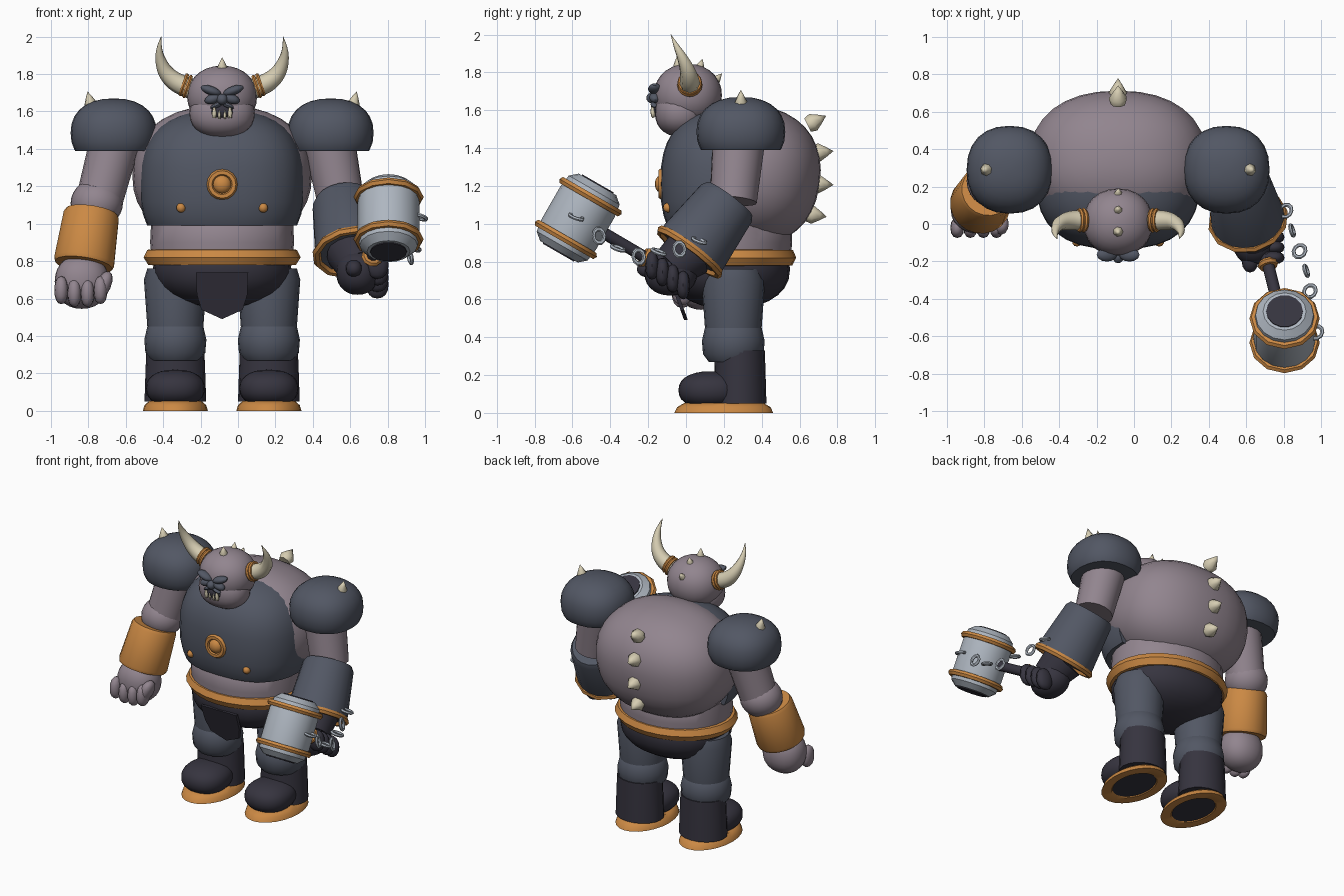
import bpy, bmesh, math
from mathutils import Vector, Matrix

if "Cube" in bpy.data.objects:
    bpy.data.objects.remove(bpy.data.objects["Cube"])

CX = -0.085  # symmetry plane of the body


def material(name, rgb):
    m = bpy.data.materials.new(name)
    lin = [(c / 255 / 12.92) if c < 11 else ((c / 255 + 0.055) / 1.055) ** 2.4 for c in rgb]
    m.diffuse_color = (*lin, 1)
    m.use_nodes = True
    m.node_tree.nodes["Principled BSDF"].inputs["Base Color"].default_value = m.diffuse_color
    return m


SKIN = material("mauve skin", (146, 133, 143))
SLATE = material("slate armour", (82, 87, 100))
DARK = material("dark leather", (54, 52, 63))
GOLD = material("bronze trim", (203, 137, 68))
BONE = material("bone", (214, 205, 178))
STEEL = material("pale steel", (174, 182, 192))


def finish(name, bm, mat, angle=40):
    bmesh.ops.remove_doubles(bm, verts=bm.verts, dist=1e-5)
    bmesh.ops.recalc_face_normals(bm, faces=bm.faces)
    me = bpy.data.meshes.new(name)
    bm.to_mesh(me)
    bm.free()
    for p in me.polygons:
        p.use_smooth = True
    me.set_sharp_from_angle(angle=math.radians(angle))
    me.materials.append(mat)
    ob = bpy.data.objects.new(name, me)
    bpy.context.collection.objects.link(ob)
    return ob


def aim(loc, direction):
    return Matrix.Translation(loc) @ Vector(direction).to_track_quat('Z', 'Y').to_matrix().to_4x4()


def ball(name, loc, r, mat, power=1.0, rot=None, cuts=(), segs=24, rings=14):
    """Rounded (super)ellipsoid; each cut is (point, normal) and removes the normal side."""
    bm = bmesh.new()
    bmesh.ops.create_uvsphere(bm, u_segments=segs, v_segments=rings, radius=1)
    for v in bm.verts:
        v.co = [math.copysign(abs(c) ** power, c) * s for c, s in zip(v.co, r)]
    bm.transform(Matrix.Translation(loc) @ (rot if rot else Matrix()))
    for co, no in cuts:
        g = bm.verts[:] + bm.edges[:] + bm.faces[:]
        res = bmesh.ops.bisect_plane(bm, geom=g, plane_co=co, plane_no=no, clear_outer=True)
        bmesh.ops.edgenet_fill(bm, edges=[e for e in res['geom_cut'] if isinstance(e, bmesh.types.BMEdge)])
    return finish(name, bm, mat)


def lathe(name, profile, loc, mat, direction=(0, 0, 1), flat=1.0, segs=20, angle=40):
    """Revolve (radius, height) points around an axis; flat scales the depth."""
    bm = bmesh.new()
    rows = [[bm.verts.new((r * math.cos(a), r * math.sin(a) * flat, h))
             for a in (2 * math.pi * i / segs for i in range(segs))] for r, h in profile]
    for a, b in zip(rows, rows[1:]):
        for i in range(segs):
            j = (i + 1) % segs
            bm.faces.new((a[i], a[j], b[j], b[i]))
    bm.transform(aim(loc, direction))
    return finish(name, bm, mat, angle)


def limb(name, p, q, r1, r2, mat, segs=18):
    d = Vector(q) - Vector(p)
    n = d.length
    return lathe(name, [(0, 0), (r1, 0), (r2, n), (0, n)], p, mat, d, segs=segs)


def ring(name, loc, R, r, mat, direction=(0, 0, 1), flat=1.0, segs=14, sides=6):
    prof = [(R + r * math.cos(2 * math.pi * i / sides), r * math.sin(2 * math.pi * i / sides))
            for i in range(sides + 1)]
    return lathe(name, prof, loc, mat, direction, flat, segs, 50)


def spike(name, loc, direction, r, h):
    return lathe(name, [(0, -0.02), (r * .8, -0.02), (r, h * .15), (r * .5, h * .6), (0, h)],
                 loc, BONE, direction, segs=7, angle=50)


# torso, breastplate, belly, belt and hips
ball("torso", (CX, .33, 1.26), (.48, .38, .37), SKIN, .88, Matrix.Rotation(-.15, 4, 'X'), segs=32, rings=18)
ball("breastplate", (CX, .25, 1.21), (.44, .385, .40), SLATE, .78, segs=32, rings=20,
     cuts=[((0, .26, 0), (0, 1, 0)), ((0, 0, .99), (0, 0, -1))])
lathe("belly", [(0, .80), (.375, .80), (.385, .9), (.38, 1.0), (.3, 1.08), (0, 1.1)],
      (CX, .23, 0), SKIN, flat=.86, segs=28)
lathe("belt", [(.34, .775), (.395, .78), (.42, .82), (.40, .86), (.34, .87)],
      (CX, .23, 0), GOLD, flat=.84, segs=28, angle=30)
ball("hips", (CX, .23, .76), (.37, .32, .21), DARK, .9, cuts=[((0, 0, .82), (0, 0, 1))])

# pointed front cloth
bm = bmesh.new()
shape = [(-.14, .74), (-.135, .62), (-.11, .54), (0, .49), (.11, .54), (.135, .62), (.14, .74)]
face = bm.faces.new([bm.verts.new((CX + x, -.10 + (.74 - z) * .36, z)) for x, z in shape])
ext = bmesh.ops.extrude_face_region(bm, geom=[face])
bmesh.ops.translate(bm, vec=(0, .02, 0), verts=[v for v in ext['geom'] if isinstance(v, bmesh.types.BMVert)])
finish("front_cloth", bm, DARK)

# chest medallion and studs
ring("medallion_rim", (CX, -.13, 1.21), .064, .019, GOLD, (0, -1, 0), segs=16)
ball("medallion_boss", (CX, -.125, 1.21), (.05, .04, .05), GOLD, segs=14, rings=8)
for s in (-1, 1):
    ball("chest_stud", (CX + s * .22, -.095, 1.085), (.026, .026, .026), GOLD, segs=10, rings=6)

# back spikes
for y, z, dz in ((.66, 1.53, .5), (.69, 1.375, .1), (.69, 1.21, -.05), (.655, 1.05, -.15)):
    spike("back_spike", (CX, y, z), (0, 1, dz), .05, .09)

# head and face
ball("head", (CX, .01, 1.68), (.187, .18, .165), SKIN, .95)
ball("jaw", (CX, -.03, 1.59), (.175, .135, .13), SKIN, .9)
for y, z, dy in ((-.04, 1.83, -.1), (.07, 1.815, .3), (.15, 1.75, .9)):
    spike("head_spike", (CX, y, z), (0, dy, 1), .027, .06)
ball("mouth", (CX, -.155, 1.6), (.06, .025, .035), DARK, segs=14, rings=8)
ball("nose", (CX, -.175, 1.665), (.03, .035, .03), SLATE, segs=12, rings=8)
for s in (-1, 1):
    ball("brow", (CX + s * .06, -.165, 1.712), (.058, .036, .024), SLATE,
         rot=Matrix.Rotation(-s * .35, 4, 'Y'), segs=12, rings=8)
    ball("cheek_plate", (CX + s * .05, -.165, 1.667), (.045, .03, .026), SLATE,
         rot=Matrix.Rotation(s * .3, 4, 'Y'), segs=12, rings=8)
    ball("lip_plate", (CX + s * .03, -.168, 1.632), (.038, .02, .013), SLATE,
         rot=Matrix.Rotation(s * .4, 4, 'Y'), segs=10, rings=6)
    spike("tusk", (CX + s * .042, -.175, 1.585), (0, -.1, 1), .013, .055)
    spike("small_tooth", (CX + s * .015, -.175, 1.58), (0, -.1, 1), .008, .03)

    # horn swept along a curve with tapering radius
    path = [(.15, .02, 1.715, .95), (.20, .02, 1.735, .95), (.255, .02, 1.76, .88), (.305, .01, 1.81, .72),
            (.333, -.02, 1.88, .48), (.338, -.055, 1.945, .24), (.326, -.08, 2.0, .02)]
    cu = bpy.data.curves.new("horn", 'CURVE')
    cu.dimensions = '3D'
    cu.bevel_depth, cu.bevel_resolution, cu.resolution_u = .058, 2, 4
    sp = cu.splines.new('NURBS')
    sp.points.add(len(path) - 1)
    sp.order_u, sp.use_endpoint_u = 3, True
    for p, (x, y, z, r) in zip(sp.points, path):
        p.co, p.radius = (CX + s * x, y, z, 1), r
    cu.materials.append(BONE)
    bpy.context.collection.objects.link(bpy.data.objects.new("horn", cu))
    for x, R in ((.185, .056), (.205, .055)):
        ring("horn_band", (CX + s * x, .02, 1.645 + x * .48), R, .011, GOLD, (s, 0, .35))

    # pauldron with its spike
    px = CX + s * .58
    ball("pauldron", (px, .29, 1.485), (.23, .235, .185), SLATE, .88, cuts=[((0, 0, 1.39), (0, 0, -1))])
    spike("pauldron_spike", (px + s * .12, .29, 1.63), (s * .25, 0, 1), .035, .08)

    # leg, boot and sole
    lx = CX + s * .25
    lathe("leg_armour", [(0, .76), (.15, .76), (.168, .7), (.15, .45), (0, .43)], (lx, .25, 0), SLATE)
    lathe("knee_guard", [(.13, .47), (.15, .45), (.166, .38), (.16, .31), (.13, .27)], (lx, .25, 0), SLATE)
    lathe("boot_shaft", [(0, .33), (.155, .33), (.16, .2), (.165, .05), (0, .05)], (lx, .285, 0), DARK, flat=.85)
    ball("boot_toe", (lx, .13, .12), (.158, .17, .1), DARK, .88)
    lathe("sole", [(0, .012), (.11, .012), (.12, 0), (.174, 0), (.165, .03), (.14, .052), (0, .055)],
          (lx, .2, 0), GOLD, flat=1.5, segs=24)
    lathe("sole_underside", [(0, .006), (.115, .006), (.115, .014)], (lx, .2, 0), DARK, flat=1.5, segs=24)

# bare arm with bronze bracer and fist
limb("upper_arm", (-.655, .29, 1.45), (-.74, .24, 1.13), .135, .125, SKIN)
ball("elbow", (-.755, .23, 1.11), (.14, .14, .13), SKIN)
a, b = Vector((-.782, .18, 1.06)), Vector((-.825, .1, .78))
n = (b - a).length
lathe("bronze_bracer", [(0, 0), (.14, 0), (.15, .02), (.163, n - .02), (.155, n), (0, n)], a, GOLD, b - a)
ball("fist", (-.835, .08, .69), (.145, .13, .145), SKIN, .92)
for i in range(4):
    x = -.945 + i * .07
    z = .645 - .015 * (i in (1, 2))
    ball("finger", (x, -.02, z), (.037, .055, .075), SKIN, .9, segs=12, rings=8)
ball("thumb", (-.72, .0, .67), (.04, .06, .08), SKIN, .9, Matrix.Rotation(.4, 4, 'Y'), segs=12, rings=8)

# armoured arm with gauntlet
limb("upper_arm", (.485, .28, 1.45), (.55, .25, 1.12), .14, .125, SKIN)
a, b = Vector((.56, .23, 1.13)), Vector((.61, .02, .85))
n = (b - a).length
lathe("slate_bracer", [(0, 0), (.15, 0), (.168, .03), (.2, n), (0, n)], a, SLATE, b - a)
ring("bracer_trim", b, .195, .022, GOLD, b - a, segs=12)
limb("wrist", b, (.65, -.09, .76), .14, .11, DARK)
ball("gauntlet", (.64, -.08, .74), (.115, .14, .12), DARK, .92)

# hammer handle, then fingers wrapped around it
head = Vector((.805, -.57, 1.03))
grip = Vector((.69, -.11, .76))
back = grip - head
limb("hammer_handle", head, head + back * 1.15, .032, .032, DARK, 10)
ring("handle_band", head + back * .77, .04, .018, GOLD, back, segs=10)
for i in range(4):
    c = grip + Vector((.055, -.07 + i * .055, .02 - i * .035))
    ball("gauntlet_finger", c, (.06, .036, .075), DARK, .9, segs=12, rings=8)
ball("gauntlet_thumb", (.62, -.19, .76), (.045, .07, .045), DARK, .9, segs=12, rings=8)

# hammer head
axis = Vector((0, .5, .87)).normalized()
lathe("hammer_head", [(0, -.205), (.115, -.205), (.155, -.17), (.165, -.1), (.165, .1),
                      (.155, .17), (.115, .205), (0, .205)], head, STEEL, axis, segs=16, angle=30)
for s in (-1, 1):
    ring("hammer_band", head + axis * s * .13, .167, .021, GOLD, axis, segs=12)
    lathe("hammer_face", [(0, -.005), (.098, -.005), (.098, .005), (0, .005)], head + axis * s * .206,
          DARK, axis, segs=14)

# chain from hammer to bracer
links = [(.975, -.58, 1.035), (.955, -.46, .935), (.94, -.36, .87), (.92, -.25, .825),
         (.885, -.145, .85), (.845, -.035, .865), (.81, .07, .91)]
for i, p in enumerate(links):
    ring("chain_link", p, .03, .01, STEEL, (1, .3, .2) if i % 2 else (.25, .3, 1), flat=1.25, segs=10)
